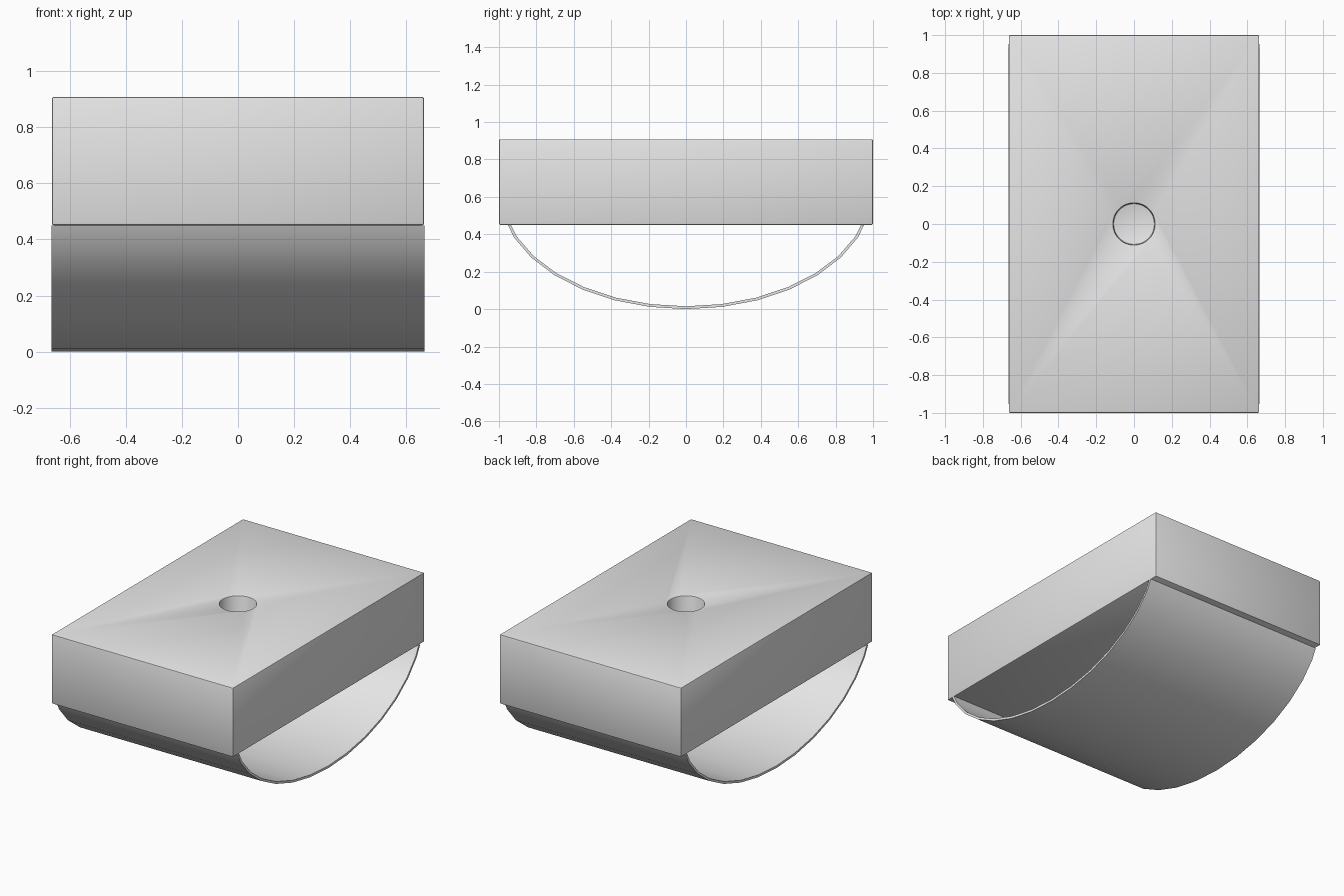
import bpy, bmesh
from math import sin, cos, pi

if "Cube" in bpy.data.objects:
    bpy.data.objects.remove(bpy.data.objects["Cube"], do_unlink=True)

grey = bpy.data.materials.new("plain_grey")
grey.use_nodes = True
grey.diffuse_color = (0.8, 0.8, 0.8, 1)
grey.node_tree.nodes["Principled BSDF"].inputs["Base Color"].default_value = (0.8, 0.8, 0.8, 1)

HALF_X, BASE, TOP = 0.663, 0.45, 0.908


def activate(obj):
    bpy.ops.object.select_all(action='DESELECT')
    obj.select_set(True)
    bpy.context.view_layer.objects.active = obj


# Block with a blind round hole in the top
bpy.ops.mesh.primitive_cube_add(size=1, location=(0, 0, (BASE + TOP) / 2))
block = bpy.context.object
block.name = "block"
block.scale = (2 * HALF_X, 2, TOP - BASE)
bpy.ops.object.transform_apply(location=True, rotation=False, scale=True)
block.data.materials.append(grey)

bpy.ops.mesh.primitive_cylinder_add(vertices=48, radius=0.11, depth=0.6,
                                    location=(0, 0, TOP))
cutter = bpy.context.object
cutter.name = "hole_cutter"
cutter.hide_render = True

activate(block)
hole = block.modifiers.new("hole", 'BOOLEAN')
hole.operation = 'DIFFERENCE'
hole.solver = 'EXACT'
hole.object = cutter
bpy.ops.object.modifier_apply(modifier=hole.name)
bpy.data.objects.remove(cutter, do_unlink=True)

# Softened block edges and hole rim
edge = block.modifiers.new("edge", 'BEVEL')
edge.width = 0.008
edge.segments = 2
edge.limit_method = 'ANGLE'
bpy.ops.object.modifier_apply(modifier=edge.name)
bpy.ops.object.shade_smooth_by_angle(angle=pi / 6)

# Curved rocker sheet: part of an elliptical tube, trimmed at the block
A, B, THICK, STEPS = 0.995, 0.62, 0.015, 16
bm = bmesh.new()
rings = []
for i in range(STEPS + 1):
    a = -pi / 2 + pi * i / STEPS
    ring = []
    for x, t in ((-1, 0), (1, 0), (1, THICK), (-1, THICK)):
        ring.append(bm.verts.new((x * (HALF_X + 0.001),
                                  (A - t) * sin(a), B - (B - t) * cos(a))))
    rings.append(ring)
for r, s in zip(rings, rings[1:]):
    for k in range(4):
        n = (k + 1) % 4
        bm.faces.new((r[k], r[n], s[n], s[k]))
bmesh.ops.bisect_plane(bm, geom=bm.verts[:] + bm.edges[:] + bm.faces[:],
                       plane_co=(0, 0, BASE), plane_no=(0, 0, 1), clear_outer=True)
bmesh.ops.holes_fill(bm, edges=[e for e in bm.edges if e.is_boundary], sides=4)
bmesh.ops.recalc_face_normals(bm, faces=bm.faces[:])
mesh = bpy.data.meshes.new("rocker_sheet")
bm.to_mesh(mesh)
bm.free()
mesh.materials.append(grey)
sheet = bpy.data.objects.new("rocker_sheet", mesh)
bpy.context.collection.objects.link(sheet)
activate(sheet)
bpy.ops.object.shade_smooth_by_angle(angle=pi / 6)
